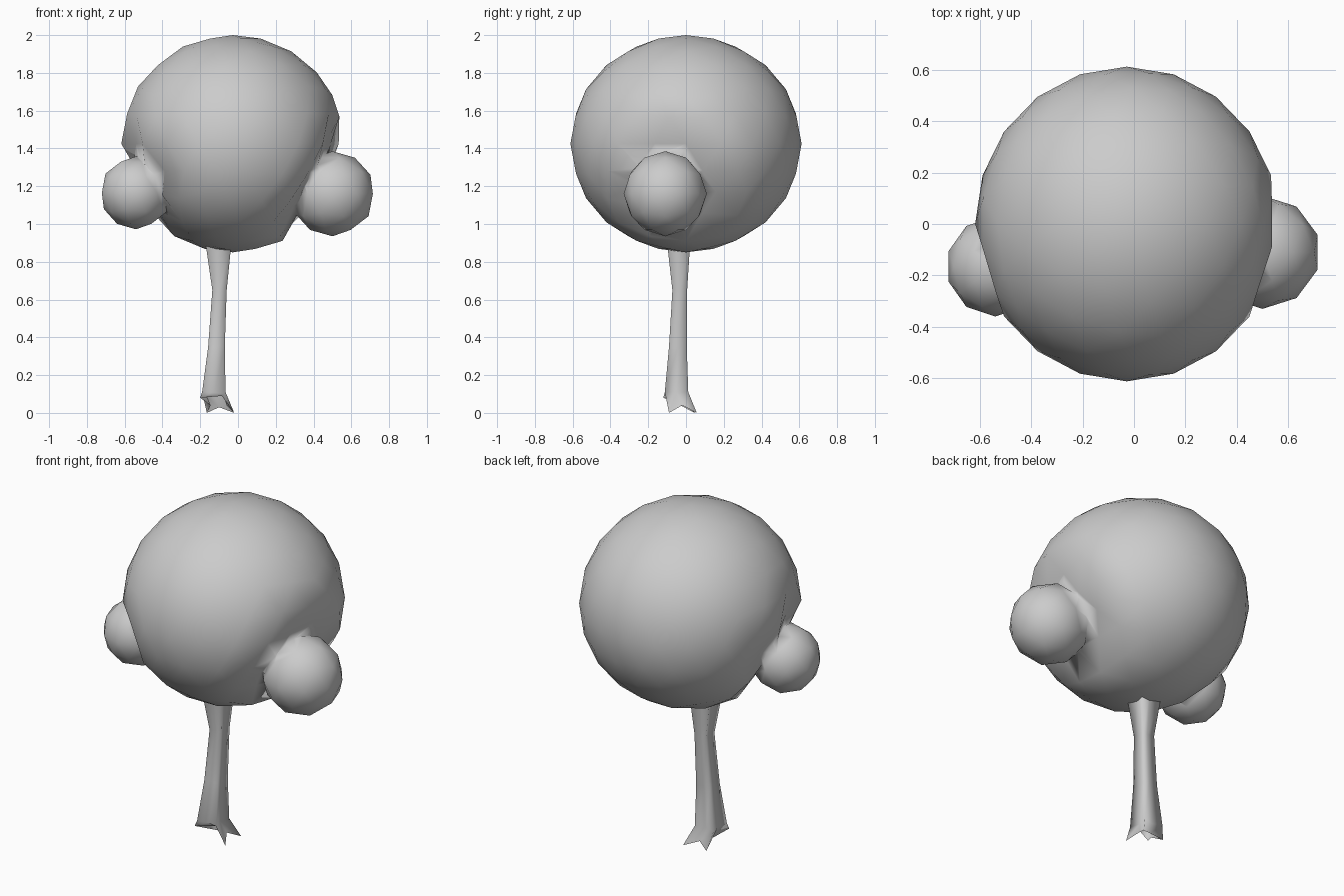
import bpy, bmesh
from mathutils import Vector

if "Cube" in bpy.data.objects:
    bpy.data.objects.remove(bpy.data.objects["Cube"])


def ico(name, subdiv, center, size):
    bpy.ops.mesh.primitive_ico_sphere_add(subdivisions=subdiv, radius=1)
    ob = bpy.context.object
    ob.name = name
    for v in ob.data.vertices:
        v.co = Vector(center) + Vector([a * b for a, b in zip(v.co, size)])
    return ob


# main leaf ball
core = Vector((-0.028, 0, 1.425))
canopy = ico("canopy", 3, core, (0.59, 0.612, 0.575))

# side leaf clumps: name, centre, radii, how far the canopy is dented around them
clumps = [("left_clump", (-0.54, -0.165, 1.165), (0.19, 0.195, 0.193), 0.91),
          ("right_clump", (0.5, -0.11, 1.16), (0.225, 0.22, 0.225), 0.88)]
for name, c, size, dent in clumps:
    for v in canopy.data.vertices:
        if (v.co - Vector(c)).length < 0.3:
            v.co = core + (v.co - core) * dent

# merge the clumps into the canopy
for name, c, size, dent in clumps:
    clump = ico(name, 2, c, size)
    mod = canopy.modifiers.new(name, 'BOOLEAN')
    mod.operation = 'UNION'
    mod.solver = 'EXACT'
    mod.object = clump
    bpy.context.view_layer.objects.active = canopy
    bpy.ops.object.modifier_apply(modifier=name)
    bpy.data.objects.remove(clump)
canopy.data.polygons.foreach_set("use_smooth", [True] * len(canopy.data.polygons))

# trunk: fluted rings with four root corners and inset points between them
foot = [(-0.2, -0.12, 0.08), (-0.085, -0.07, 0.09), (-0.02, -0.09, 0), (-0.06, -0.02, 0.04),
        (-0.02, 0.057, 0), (-0.1, 0.015, 0.03), (-0.165, 0.045, 0), (-0.145, -0.03, 0.04)]


def ring(x0, x1, y0, y1, z, inset=0.75):
    c = [(x0, y0), (x1, y0), (x1, y1), (x0, y1)]
    cx, cy = (x0 + x1) / 2, (y0 + y1) / 2
    pts = []
    for i in range(4):
        a, b = c[i], c[(i + 1) % 4]
        mx, my = (a[0] + b[0]) / 2, (a[1] + b[1]) / 2
        pts += [(a[0], a[1], z), (cx + (mx - cx) * inset, cy + (my - cy) * inset, z)]
    return pts


rings = [foot,
         ring(-0.19, -0.066, -0.112, 0.012, 0.11),
         ring(-0.158, -0.07, -0.09, 0.004, 0.35),
         ring(-0.136, -0.06, -0.072, 0.006, 0.65),
         ring(-0.172, -0.035, -0.1, 0.022, 0.9)]
bm = bmesh.new()
rows = [[bm.verts.new(p) for p in r] for r in rings]
for lo, hi in zip(rows, rows[1:]):
    for i in range(8):
        j = (i + 1) % 8
        bm.faces.new((lo[i], lo[j], hi[j], hi[i])).smooth = True
mesh = bpy.data.meshes.new("trunk")
bm.to_mesh(mesh)
bm.free()
trunk = bpy.data.objects.new("trunk", mesh)
bpy.context.collection.objects.link(trunk)
